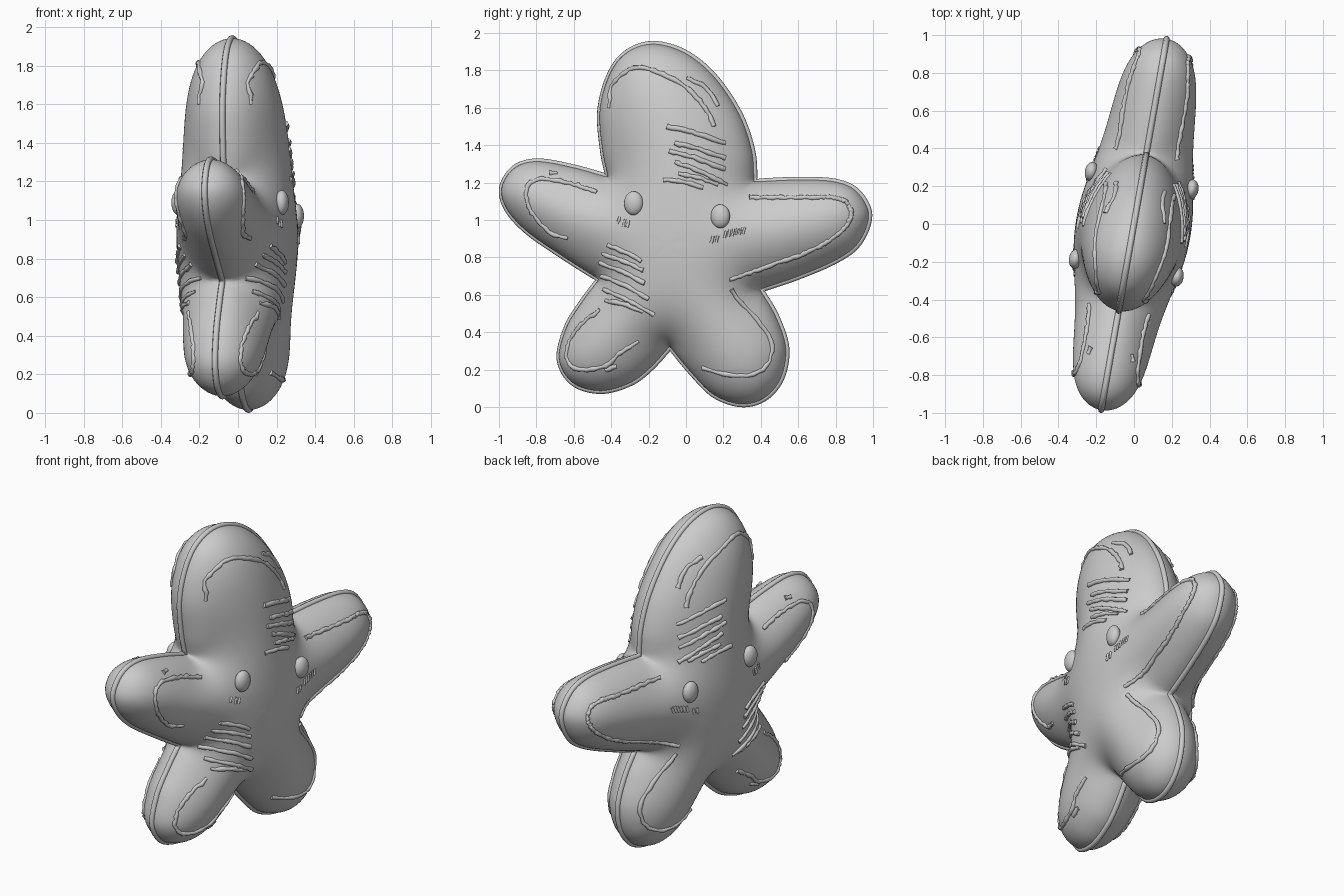
import bpy, bmesh, math, random
from mathutils import Vector, Matrix

if "Cube" in bpy.data.objects:
    bpy.data.objects.remove(bpy.data.objects["Cube"])

random.seed(4)
ANG = math.radians(10)
SA, CA = math.sin(ANG), math.cos(ANG)
CEN = Vector((-0.05, 0.87))


def smooth_path(pts, n):
    """Open Catmull-Rom through 2D points, n samples per span."""
    p = [Vector(q) for q in pts]
    p = [2 * p[0] - p[1]] + p + [2 * p[-1] - p[-2]]
    out = []
    for a, b, c, d in zip(p, p[1:], p[2:], p[3:]):
        for i in range(n):
            t = i / n
            out.append(0.5 * (2 * b + (c - a) * t + (2 * a - 5 * b + 4 * c - d) * t * t
                              + (3 * b - a - 3 * c + d) * t ** 3))
    return out + [p[-2]]


# Five lobes of the outline, each from one inner corner to the next
K = [(-.42, 1.235), (.374, 1.21), (.405, .625), (-.085, .315), (-.47, .68)]
lobes = [
    [(-.45, 1.38), (-.465, 1.59), (-.417, 1.78), (-.326, 1.905), (-.18, 1.957),
     (-.005, 1.91), (.155, 1.78), (.29, 1.58), (.36, 1.38)],
    [(.61, 1.22), (.81, 1.21), (.93, 1.155), (.995, 1.03), (.94, .88), (.82, .786), (.61, .695)],
    [(.49, .48), (.545, .31), (.52, .15), (.433, .04), (.305, .003), (.155, .053), (.03, .176)],
    [(-.19, .20), (-.3, .118), (-.46, .075), (-.61, .118), (-.685, .246), (-.647, .417), (-.567, .55)],
    [(-.674, .81), (-.86, .94), (-.968, 1.06), (-.997, 1.176), (-.93, 1.283), (-.807, 1.32), (-.62, 1.29)],
]
outline = []
for i, lobe in enumerate(lobes):
    outline += smooth_path([K[i]] + lobe + [K[(i + 1) % 5]], 8)[:-1]
# inset a little so the piping reaches the full silhouette
outline = [CEN + (p - CEN) * 0.986 for p in outline]
outline = [Vector((p.x / CA, p.y)) for p in outline]
N = len(outline)

segs = []
for a, b in zip(outline, outline[1:] + outline[:1]):
    d = b - a
    L = d.length
    segs.append((a.x, a.y, d.x / L, d.y / L, L))


def soft_dist(u, z):
    """Smooth distance to the outline (integral of 1/d^3 along it)."""
    s = 0.0
    for ax, ay, dx, dy, L in segs:
        px, py = u - ax, z - ay
        t = px * dx + py * dy
        h2 = max((px * dy - py * dx) ** 2, 1e-9)
        e = L - t
        s += (e / math.sqrt(h2 + e * e) + t / math.sqrt(h2 + t * t)) / h2
    return math.sqrt(2 / s)


GAIN = 0.305 / math.sqrt(soft_dist(0, 0.95))


def height(u, z):
    return GAIN * math.sqrt(soft_dist(u, z))


def place(ob):
    ob.rotation_euler = (0, 0, -ANG)
    bpy.context.scene.collection.objects.link(ob)
    return ob


# Stuffed body: rings shrinking to the centre, inflated on both sides
RINGS = 26
bm = bmesh.new()
rim = [bm.verts.new((0, p.x, p.y)) for p in outline]
heights = []
for r in range(1, RINGS):
    t = 1 - (r / RINGS) ** 2
    heights.append([(q, height(q.x, q.y)) for q in (CEN + (p - CEN) * t for p in outline)])
hc = height(CEN.x, CEN.y)
for side in (1, -1):
    prev = rim
    for ring in heights:
        cur = [bm.verts.new((side * h, q.x, q.y)) for q, h in ring]
        for i in range(N):
            j = (i + 1) % N
            bm.faces.new((prev[i], prev[j], cur[j], cur[i]))
        prev = cur
    mid = bm.verts.new((side * hc, CEN.x, CEN.y))
    for i in range(N):
        bm.faces.new((prev[i], prev[(i + 1) % N], mid))
bmesh.ops.recalc_face_normals(bm, faces=bm.faces)
for f in bm.faces:
    f.smooth = True
me = bpy.data.meshes.new("star_body")
bm.to_mesh(me)
place(bpy.data.objects.new("star_body", me))


def tube(name, paths, radius, cyclic=False, rough=0.0):
    cu = bpy.data.curves.new(name, 'CURVE')
    cu.dimensions = '3D'
    cu.bevel_depth = radius
    cu.bevel_resolution = 2
    cu.use_fill_caps = True
    for path in paths:
        sp = cu.splines.new('POLY')
        sp.points.add(len(path) - 1)
        for pt, co in zip(sp.points, path):
            pt.co = (*co, 1)
            pt.radius = 1 + random.uniform(-rough, rough)
        sp.use_cyclic_u = cyclic
    return place(bpy.data.objects.new(name, cu))


# Piping along the seam
tube("seam_piping", [[(0, p.x, p.y) for p in outline]], 0.016, cyclic=True)

# Embroidered lines, as seen from the side (y, z)
lines = [
    [(-.41, 1.60), (-.39, 1.73), (-.28, 1.81), (-.15, 1.79), (0, 1.71), (.1, 1.6), (.15, 1.5)],
    [(0, 1.76), (.1, 1.71), (.17, 1.61)],
    [(-.48, 1.15), (-.6, 1.19), (-.75, 1.22), (-.84, 1.19), (-.85, 1.1), (-.8, 1.01), (-.72, .93), (-.63, .9)],
    [(.34, 1.12), (.6, 1.12), (.78, 1.12), (.86, 1.09), (.88, 1.02), (.82, .93), (.65, .83), (.4, .74), (.23, .68)],
    [(-.46, .52), (-.56, .44), (-.63, .34), (-.63, .24), (-.55, .2), (-.43, .22), (-.35, .29), (-.25, .35)],
    [(.24, .63), (.3, .55), (.4, .44), (.46, .33), (.43, .22), (.33, .17), (.2, .18), (.09, .21)],
    [(-.73, 1.25), (-.69, 1.255)], [(-.43, .2), (-.37, .22)],
]
# hatching on the head and hip
hatch = [(-.10, 1.50, .21, 1.41), (-.06, 1.41, .21, 1.33), (-.09, 1.37, .21, 1.27),
         (-.06, 1.31, .22, 1.19), (-.04, 1.25, .17, 1.19), (-.12, 1.215, .09, 1.175),
         (-.42, .865, -.24, .78), (-.45, .82, -.23, .73), (-.46, .77, -.22, .66),
         (-.45, .70, -.20, .58), (-.44, .63, -.17, .49), (-.43, .57, -.23, .51)]
lines += [[(a, b), ((a + c) / 2, (b + d) / 2 + .008), (c, d)] for a, b, c, d in hatch]
# small blush ticks below the eyes
ticks = [(-.36, 1.0), (-.33, .985), (-.31, .98), (.14, .895), (.165, .9)]
ticks += [(.21 + .02 * i, .925 + .004 * i) for i in range(6)]


def on_surface(y, z):
    u = y / CA
    for _ in range(3):
        h = height(u, z)
        u = (y + h * SA) / CA
    return Vector((height(u, z), u, z))


def project(pts, n, wob):
    return [on_surface(p.x + random.uniform(-wob, wob), p.y + random.uniform(-wob, wob))
            for p in smooth_path(pts, n)]


def both_sides(paths):
    return paths + [[Vector((-p.x, p.y, p.z)) for p in path] for path in paths]


stitched = []
for pts in lines:
    span = (Vector(pts[0]) - Vector(pts[1])).length
    stitched.append(project(pts, max(2, int(span / .02)), .003))
tube("embroidered_lines", both_sides(stitched), 0.012, rough=.3)
blush = [project([(y - .005, z - .018), (y + .005, z + .018)], 2, .002) for y, z in ticks]
tube("blush_stitches", both_sides(blush), 0.007, rough=.3)

# Bead eyes on both faces
for side, label in ((1, "right"), (-1, "left")):
    for u, z in ((-.236, 1.09), (.234, 1.02)):
        bm = bmesh.new()
        bmesh.ops.create_uvsphere(bm, u_segments=24, v_segments=16, radius=1)
        bmesh.ops.scale(bm, vec=(.035, .052, .064), verts=bm.verts)
        bmesh.ops.translate(bm, vec=(side * (height(u, z) + .006), u, z), verts=bm.verts)
        for f in bm.faces:
            f.smooth = True
        me = bpy.data.meshes.new("eye_" + label)
        bm.to_mesh(me)
        place(bpy.data.objects.new("eye_" + label, me))
